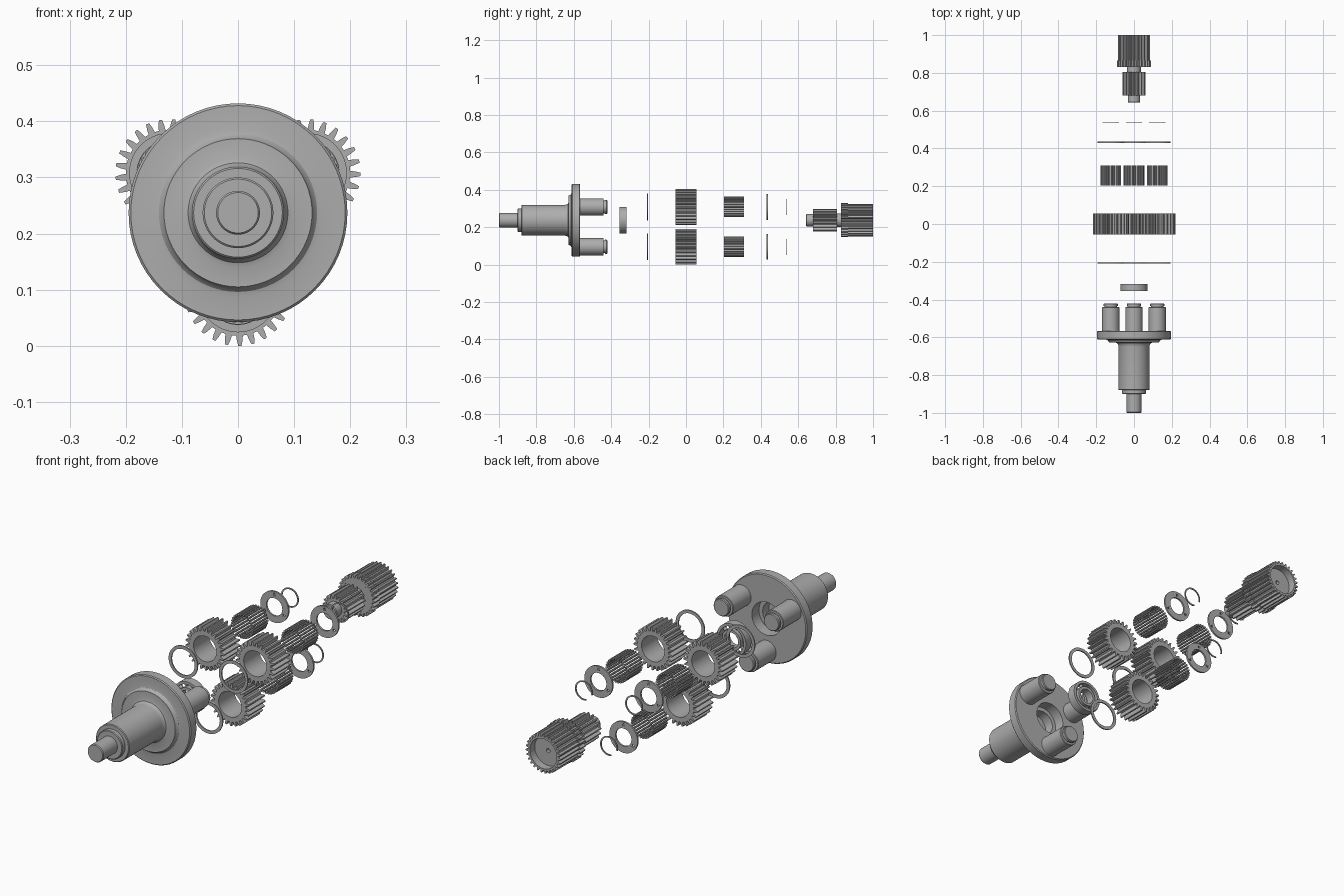
import bpy, bmesh, math
from math import cos, sin, pi, radians

cube = bpy.data.objects.get("Cube")
if cube:
    bpy.data.objects.remove(cube)

AXIS_Z = 0.237          # height of the main axis
ORBIT = 0.142           # planet centre distance
PLANETS = {"bottom": 270, "left": 30, "right": 150}

steel = bpy.data.materials.new("steel_grey")
steel.use_nodes = True
GREY = (0.42, 0.42, 0.42, 1)
steel.diffuse_color = GREY
steel.node_tree.nodes["Principled BSDF"].inputs["Base Color"].default_value = GREY


def finish(bm, name):
    bmesh.ops.remove_doubles(bm, verts=bm.verts, dist=1e-5)
    bmesh.ops.recalc_face_normals(bm, faces=bm.faces)
    mesh = bpy.data.meshes.new(name)
    bm.to_mesh(mesh)
    bm.free()
    mesh.materials.append(steel)
    return mesh


def place(mesh, name, x=0, z=0):
    ob = bpy.data.objects.new(name, mesh)
    ob.location = (x, 0, AXIS_Z + z)
    bpy.context.collection.objects.link(ob)
    bpy.ops.object.select_all(action="DESELECT")
    bpy.context.view_layer.objects.active = ob
    ob.select_set(True)
    bpy.ops.object.shade_smooth_by_angle(angle=radians(30))
    return ob


def orbit(angle):
    return ORBIT * cos(radians(angle)), ORBIT * sin(radians(angle))


def lathe_into(bm, profile, closed=False, steps=64, cx=0, cz=0):
    """Turn a list of (radius, y) points around the y axis."""
    rings = [[bm.verts.new((cx + r * cos(2 * pi * i / steps), y, cz + r * sin(2 * pi * i / steps)))
              for i in range(steps)] for r, y in profile]
    pairs = list(zip(rings, rings[1:]))
    if closed:
        pairs.append((rings[-1], rings[0]))
    for a, b in pairs:
        for i in range(steps):
            j = (i + 1) % steps
            bm.faces.new((a[i], a[j], b[j], b[i]))


def lathe(name, profile, closed=False, steps=64):
    bm = bmesh.new()
    lathe_into(bm, profile, closed, steps)
    return finish(bm, name)


def tube(name, inner, outer, y0, y1):
    return lathe(name, [(inner, y0), (outer, y0), (outer, y1), (inner, y1)], True)


def gear(name, teeth, root, tip, bore, y0, y1, turn=0.0):
    """Toothed ring: tapered teeth outside, plain bore inside."""
    mid = (root + tip) / 2
    shape = [(-0.5, root), (-0.31, root), (-0.23, mid), (-0.12, tip),
             (0.12, tip), (0.23, mid), (0.31, root)]
    outline = [((t + f) * 2 * pi / teeth + turn, r) for t in range(teeth) for f, r in shape]
    bm = bmesh.new()
    loops = [[bm.verts.new((r * cos(a), y, r * sin(a))) for a, r in pts]
             for y, pts in ((y0, outline), (y1, outline),
                            (y1, [(a, bore) for a, _ in outline]),
                            (y0, [(a, bore) for a, _ in outline]))]
    n = len(outline)
    for k in range(4):
        a, b = loops[k], loops[(k + 1) % 4]
        for i in range(n):
            j = (i + 1) % n
            bm.faces.new((a[i], a[j], b[j], b[i]))
    return finish(bm, name)


# Carrier: stepped output shaft, filleted flange and bearing seat
place(lathe("carrier", [
    (0, -1), (0.036, -1), (0.039, -0.996), (0.039, -0.9), (0.06, -0.9), (0.063, -0.897),
    (0.063, -0.88), (0.079, -0.88), (0.082, -0.877), (0.082, -0.65), (0.084, -0.638),
    (0.089, -0.631), (0.098, -0.628), (0.132, -0.628), (0.135, -0.62), (0.141, -0.614),
    (0.15, -0.612), (0.191, -0.612), (0.195, -0.608), (0.195, -0.57), (0.191, -0.566),
    (0.073, -0.566), (0.073, -0.615), (0.055, -0.615), (0.055, -0.66), (0, -0.66)]), "carrier")

# Carrier pins with a snap ring groove near the end
pin = lathe("carrier_pin", [
    (0, -0.57), (0.046, -0.57), (0.046, -0.442), (0.044, -0.44), (0.034, -0.44),
    (0.034, -0.434), (0.038, -0.434), (0.038, -0.424), (0.035, -0.421), (0, -0.421)], steps=48)

# Ball bearing: two races and balls
place(tube("bearing_outer_race", 0.06, 0.072, -0.356, -0.317), "bearing_outer_race")
place(tube("bearing_inner_race", 0.034, 0.046, -0.356, -0.317), "bearing_inner_race")
bm = bmesh.new()
for i in range(10):
    a = 2 * pi * i / 10
    ball = bmesh.ops.create_uvsphere(bm, u_segments=14, v_segments=8, radius=0.0085)
    bmesh.ops.translate(bm, verts=ball["verts"], vec=(0.053 * cos(a), -0.3365, 0.053 * sin(a)))
place(finish(bm, "bearing_balls"), "bearing_balls")

# Planet set meshes, shared by the three positions
spacer = tube("spacer_ring", 0.057, 0.071, -0.209, -0.204)
planet = gear("planet_gear", 25, 0.077, 0.0955, 0.056, -0.056, 0.056, radians(-88))
bm = bmesh.new()
NEEDLES = 26
for i in range(NEEDLES):
    a = 2 * pi * i / NEEDLES
    lathe_into(bm, [(0, 0.204), (0.0048, 0.204), (0.0048, 0.31), (0, 0.31)],
               steps=10, cx=0.0505 * cos(a), cz=0.0505 * sin(a))
needles = finish(bm, "needle_rollers")

# Thrust washer with three small holes
washer = tube("thrust_washer", 0.039, 0.069, 0.43, 0.438)
bm = bmesh.new()
for i in range(3):
    a = radians(90 + 120 * i)
    lathe_into(bm, [(0, 0.42), (0.005, 0.42), (0.005, 0.45), (0, 0.45)],
               steps=12, cx=0.054 * cos(a), cz=0.054 * sin(a))
holes = finish(bm, "washer_hole_cutter")

# Open snap ring
bm = bmesh.new()
sections = []
for i in range(41):
    a = radians(255 + 300 * i / 40)
    sections.append([bm.verts.new((r * cos(a), y, r * sin(a)))
                     for r, y in ((0.037, 0.537), (0.043, 0.537), (0.043, 0.541), (0.037, 0.541))])
for a, b in zip(sections, sections[1:]):
    for k in range(4):
        m = (k + 1) % 4
        bm.faces.new((a[k], a[m], b[m], b[k]))
bm.faces.new(sections[0])
bm.faces.new(sections[-1])
snap = finish(bm, "snap_ring")

for side, angle in PLANETS.items():
    x, z = orbit(angle)
    for mesh in (pin, spacer, planet, needles, snap):
        place(mesh, f"{mesh.name}_{side}", x, z)
    disc = place(washer, f"thrust_washer_{side}", x, z)
    cutter = place(holes, f"washer_hole_cutter_{side}", x, z)
    cutter.hide_render = True
    cutter.hide_set(True)
    cutter.display_type = "WIRE"
    cut = disc.modifiers.new("holes", "BOOLEAN")
    cut.object = cutter
    cut.solver = "EXACT"

# Sun shaft: pilot, neck and recessed end with a centre dimple
place(lathe("sun_shaft", [
    (0, 0.642), (0.03, 0.642), (0.033, 0.645), (0.033, 0.69), (0.036, 0.69), (0.036, 0.832),
    (0.07, 0.832), (0.07, 0.965), (0.009, 0.965), (0.009, 0.95), (0, 0.945)]), "sun_shaft")
place(gear("sun_gear", 17, 0.045, 0.0615, 0.03, 0.68, 0.806, radians(90)), "sun_gear")
place(gear("collar_gear", 27, 0.078, 0.091, 0.068, 0.83, 0.866, radians(90)), "collar_gear")
place(gear("input_spline", 27, 0.074, 0.086, 0.066, 0.866, 1.0, radians(90)), "input_spline")
